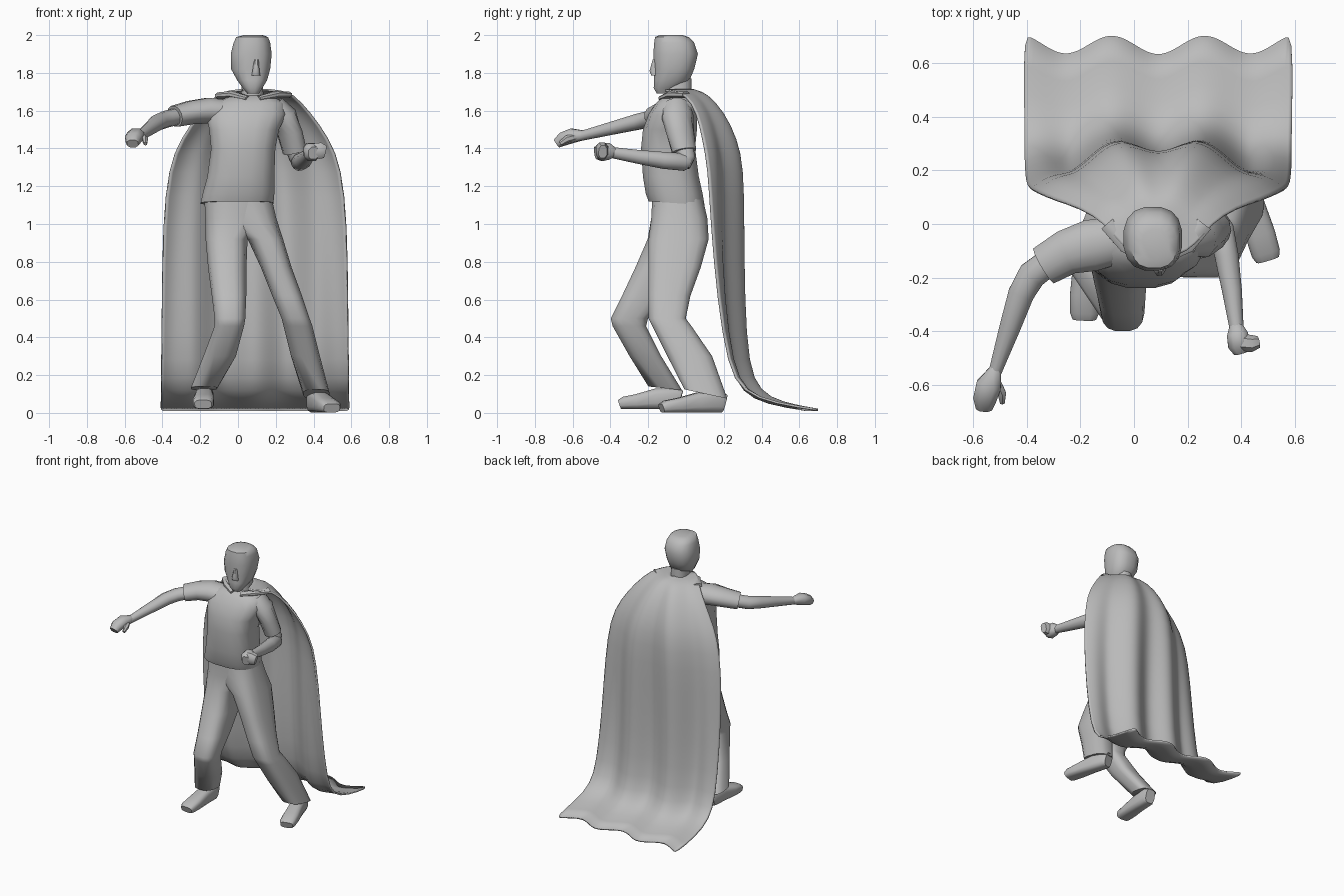
import bpy, bmesh, math
from mathutils import Vector

cube = bpy.data.objects.get("Cube")
if cube:
    bpy.data.objects.remove(cube, do_unlink=True)

grey = bpy.data.materials.new("plain grey")
grey.use_nodes = True
colour = (0.5, 0.5, 0.5, 1)
grey.diffuse_color = colour
grey.node_tree.nodes["Principled BSDF"].inputs["Base Color"].default_value = colour


def finish(name, bm, angle=50):
    """Turn a bmesh into a smooth shaded object."""
    bmesh.ops.recalc_face_normals(bm, faces=bm.faces)
    mesh = bpy.data.meshes.new(name)
    bm.to_mesh(mesh)
    bm.free()
    obj = bpy.data.objects.new(name, mesh)
    bpy.context.collection.objects.link(obj)
    mesh.materials.append(grey)
    bpy.ops.object.select_all(action='DESELECT')
    obj.select_set(True)
    bpy.context.view_layer.objects.active = obj
    bpy.ops.object.shade_smooth_by_angle(angle=math.radians(angle))
    return obj


def skin(name, rings):
    """Bridge a stack of equal point rings and close both ends."""
    bm = bmesh.new()
    loops = [[bm.verts.new(p) for p in ring] for ring in rings]
    count = len(loops[0])
    for low, high in zip(loops, loops[1:]):
        for i in range(count):
            j = (i + 1) % count
            bm.faces.new((low[i], low[j], high[j], high[i]))
    bm.faces.new(loops[0])
    bm.faces.new(loops[-1])
    return finish(name, bm)


def unit_ring(sides, power):
    """Rounded outline between a circle and a square."""
    for i in range(sides):
        a = math.tau * (i + 0.5) / sides
        c, s = math.cos(a), math.sin(a)
        yield (math.copysign(abs(c) ** (2 / power), c),
               math.copysign(abs(s) ** (2 / power), s))


def loft(name, levels, sides=16, power=2.3, slope=0):
    """Levels hold x min, x max, y min, y max, z; slope tips the last level."""
    rings = []
    for x0, x1, y0, y1, z in levels:
        tip = slope if z == levels[-1][-1] else 0
        rings.append([((x0 + x1) / 2 + (x1 - x0) / 2 * u,
                       (y0 + y1) / 2 + (y1 - y0) / 2 * v,
                       z + tip * v) for u, v in unit_ring(sides, power)])
    return skin(name, rings)


def tube(name, path, sides=12, power=2):
    """Path holds x, y, z, half width, half height."""
    points = [Vector(p[:3]) for p in path]
    rings = []
    for i, (x, y, z, wide, high) in enumerate(path):
        ahead = points[min(i + 1, len(points) - 1)]
        behind = points[max(i - 1, 0)]
        along = (ahead - behind).normalized()
        side = along.cross(Vector((0, 0, 1))).normalized()
        up = side.cross(along)
        rings.append([points[i] + side * wide * u + up * high * v
                      for u, v in unit_ring(sides, power)])
    return skin(name, rings)


# Head, nose and neck
loft("head", [
    (.05, .11, -.155, -.08, 1.69), (.025, .13, -.172, -.05, 1.72),
    (-.005, .155, -.17, .02, 1.76), (-.038, .172, -.17, .045, 1.82),
    (-.04, .18, -.175, .065, 1.9), (-.025, .172, -.17, .045, 1.96),
    (-.01, .16, -.165, .015, 1.99), (.03, .13, -.14, -.02, 2)], power=2.5)
loft("nose", [(.07, .12, -.185, -.14, 1.785), (.075, .115, -.195, -.14, 1.81),
              (.085, .11, -.178, -.14, 1.87)], sides=8)
loft("neck", [(.01, .14, -.12, .03, 1.62), (.02, .13, -.11, .03, 1.77)])

# Shirt body
loft("shirt", [
    (-.04, .18, -.12, .05, 1.68), (-.13, .25, -.16, .06, 1.64),
    (-.17, .26, -.2, .06, 1.58), (-.155, .22, -.23, .06, 1.5),
    (-.145, .2, -.24, .05, 1.4), (-.165, .195, -.23, .07, 1.25),
    (-.19, .195, -.215, .09, 1.16), (-.2, .19, -.2, .1, 1.11)],
    power=2.7, slope=-.01)

# Reaching right arm
tube("right_sleeve", [
    (-.06, -.06, 1.595, .09, .065), (-.16, -.08, 1.6, .1, .07),
    (-.25, -.105, 1.59, .087, .064), (-.335, -.155, 1.57, .078, .058)])
tube("right_arm", [
    (-.3, -.13, 1.575, .052, .045), (-.38, -.19, 1.555, .055, .045),
    (-.42, -.26, 1.54, .05, .043), (-.46, -.38, 1.51, .041, .036),
    (-.52, -.56, 1.465, .024, .026)])
tube("right_hand", [
    (-.515, -.54, 1.47, .024, .026), (-.54, -.6, 1.468, .05, .04),
    (-.555, -.65, 1.45, .046, .038), (-.558, -.685, 1.425, .032, .026)],
    sides=8, power=2.4)
tube("right_thumb", [(-.51, -.59, 1.46, .018, .018),
                     (-.492, -.63, 1.45, .018, .02),
                     (-.49, -.665, 1.425, .01, .012)], sides=6)

# Bent left arm
tube("left_sleeve", [
    (.19, -.05, 1.62, .075, .065), (.245, -.045, 1.57, .085, .068),
    (.275, -.03, 1.48, .08, .062), (.3, -.01, 1.385, .07, .06)])
tube("left_upper_arm", [(.285, -.015, 1.43, .05, .045),
                        (.315, .0, 1.35, .05, .045),
                        (.325, -.01, 1.3, .035, .03)])
tube("left_forearm", [
    (.32, .02, 1.325, .03, .03), (.325, -.01, 1.328, .046, .048),
    (.345, -.12, 1.337, .046, .046), (.365, -.25, 1.355, .038, .038),
    (.382, -.39, 1.378, .027, .03)])
tube("left_fist", [
    (.38, -.38, 1.378, .026, .028), (.385, -.41, 1.385, .042, .048),
    (.392, -.45, 1.38, .045, .05), (.4, -.478, 1.375, .03, .034)],
    sides=8, power=2.5)
tube("left_fingers", [(.39, -.44, 1.39, .035, .038),
                      (.435, -.445, 1.388, .034, .046),
                      (.46, -.44, 1.382, .024, .036)], sides=8, power=2.5)

# Trouser legs share one waist and part at the crotch
waist = (-.18, .18, -.18, .09, 1.14)
loft("right_trouser_leg", [
    waist, (-.176, .14, -.186, .11, 1.03),
    (-.173, .052, -.205, .09, .92),
    (-.16, .046, -.27, .03, .77), (-.14, .045, -.34, -.09, .62),
    (-.125, .04, -.4, -.2, .5), (-.125, .033, -.39, -.21, .46),
    (-.185, -.01, -.3, -.13, .3), (-.25, -.11, -.2, -.02, .13)],
    power=2.9, slope=-.01)
loft("left_trouser_leg", [
    waist, (-.1, .205, -.186, .115, 1.03),
    (.05, .24, -.2, .122, .92),
    (.12, .285, -.2, .08, .77), (.18, .34, -.2, .025, .62),
    (.23, .38, -.2, 0, .5), (.24, .395, -.18, .03, .46),
    (.28, .435, -.1, .14, .3), (.345, .485, -.01, .22, .1)],
    power=2.9, slope=-.025)


def shoe(name, heel, toe, floor):
    """Low shoe running from heel to toe with a flat sole."""
    stations = [(0, .038, .05), (.08, .048, .058), (.4, .05, .055),
                (.72, .057, .04), (.93, .055, .033), (1, .045, .025)]
    spots = []
    for t, wide, high in stations:
        x, y = Vector(heel).lerp(Vector(toe), t)
        spots.append((x, y, floor + high, wide, high))
    tube(name, spots, power=3.2)


shoe("right_shoe", (-.175, -.03), (-.185, -.352), .02)
shoe("left_shoe", (.4, .2), (.497, -.13), .0)

# Cape: rows hold z, half width, y of the side edges, y of the back
rows = [(1.71, .07, -.12, .035), (1.7, .14, -.08, .06),
        (1.69, .195, .0, .11), (1.59, .29, .06, .2), (1.45, .39, .09, .265),
        (1.3, .455, .12, .295), (1, .485, .135, .29), (.6, .49, .17, .285),
        (.25, .495, .225, .3), (.11, .495, .3, .36), (.05, .5, .44, .475),
        (.016, .5, .67, .665)]
columns = 36
bm = bmesh.new()
grid = []
for r, (z, half, edge, back) in enumerate(rows):
    line = []
    fold = min(.035, .006 * max(r - 1, 0))
    for c in range(columns + 1):
        u = 2 * c / columns - 1
        bulge = 1 - u * u
        end = 1 if r > 9 else min(1, 3 * (1 - abs(u)))
        wave = -fold * math.cos(math.tau * u / .69) * end
        line.append(bm.verts.new((.09 + half * u,
                                  edge + (back - edge) * bulge + wave, z)))
    grid.append(line)
for upper, lower in zip(grid, grid[1:]):
    for c in range(columns):
        bm.faces.new((upper[c], upper[c + 1], lower[c + 1], lower[c]))
cape = finish("cape", bm, 80)
smooth = cape.modifiers.new("smooth", 'SUBSURF')
smooth.levels = smooth.render_levels = 1
cloth = cape.modifiers.new("cloth", 'SOLIDIFY')
cloth.thickness = .012
cloth.offset = 0

# Gathered collar ends crossing the chest
tube("right_collar_fold", [(-.1, .0, 1.68, .03, .018), (-.03, -.08, 1.685, .03, .02),
                           (.05, -.13, 1.665, .02, .014)], sides=8)
tube("left_collar_fold", [(.26, .0, 1.685, .035, .018), (.2, -.08, 1.685, .03, .02),
                          (.11, -.13, 1.665, .02, .014)], sides=8)
